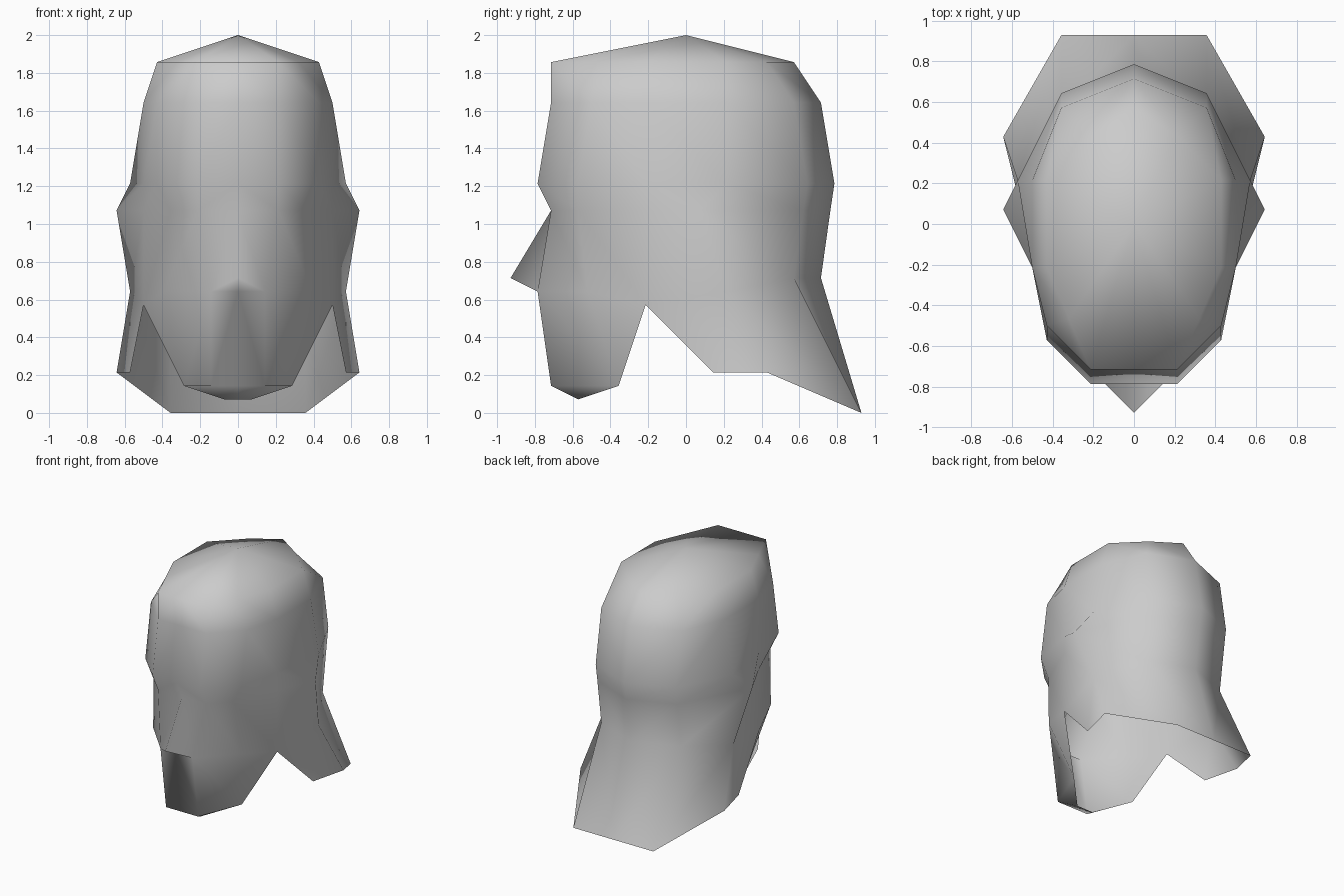
import bpy
import bmesh

UNIT = 1 / 14  # the head is laid out on a coarse modelling grid

default_cube = bpy.data.objects.get("Cube")
if default_cube:
    bpy.data.objects.remove(default_cube, do_unlink=True)


def flat_material(name, colour):
    material = bpy.data.materials.new(name)
    material.use_nodes = True
    material.diffuse_color = colour
    shader = material.node_tree.nodes["Principled BSDF"]
    shader.inputs["Base Color"].default_value = colour
    shader.inputs["Roughness"].default_value = 0.8
    return material


# Vertical profiles of one half, from crown to cheek or nape
crown = (0, 0, 28)
front_centre = [(0, -10, 26), (0, -10, 23), (0, -11, 17), (0, -10, 15)]
brow = [(3, -10, 26), (3, -10, 23), (3, -11, 17), (3, -10, 15), (2, -11, 9)]
temple = [(4.5, -6.5, 26), (6, -7, 23), (6, -8, 17), (5, -8, 15), (5.5, -7.3, 9)]
cheek = [(6, -3, 26), (7, -3, 23), (7, -3, 17), (7, -3, 15), (7, -3, 8)]
ear = [(6, 3, 26), (7, 3, 23), (8, 3, 17), (9, 1, 15), (8, 3, 9)]
rear_corner = [(3, 6, 26), (5, 8, 23), (5, 9, 17), (5, 8.7, 15), (5, 8, 10)]
rear_centre = [(0, 8, 26), (0, 10, 23), (0, 11, 17), (0, 10.7, 15), (0, 10, 10)]

# Single landmarks of the nose, chin, jaw and neck edge
nose_tip, nose_base = (0, -13, 10), (0, -11, 9)
chin_centre, chin_corner = (0, -10, 2), (2, -10, 2)
throat_centre, throat_corner = (0, -8, 1), (1, -8, 1)
jaw = (4, -5, 2)
neck_front, neck_side = (8, 2, 3), (9, 6, 3)
neck_corner, neck_back = (5, 13, 0), (0, 13, 0)

bm = bmesh.new()
points = {}


def face(*corners):
    for corner in corners:
        if corner not in points:
            points[corner] = bm.verts.new([value * UNIT for value in corner])
    bm.faces.new([points[corner] for corner in corners])


# Skull: a cap fan, then quads between neighbouring profiles
profiles = [front_centre, brow, temple, cheek, ear, rear_corner, rear_centre]
for left, right in zip(profiles, profiles[1:]):
    face(crown, left[0], right[0])
    for row in range(min(len(left), len(right)) - 1):
        face(left[row], left[row + 1], right[row + 1], right[row])

# Nose: bridge, side and underside
bridge, nostril = front_centre[-1], brow[-1]
face(bridge, nostril, brow[-2])
face(bridge, nose_tip, nostril)
face(nose_tip, nose_base, nostril)

# Mouth, chin and jaw
face(nose_base, chin_centre, chin_corner, nostril)
face(nostril, chin_corner, jaw, temple[-1])
face(temple[-1], jaw, cheek[-1])
face(chin_centre, throat_centre, throat_corner, chin_corner)
face(chin_corner, throat_corner, jaw)

# Flared neck, open underneath
face(cheek[-1], neck_front, ear[-1])
face(ear[-1], neck_front, neck_side)
face(ear[-1], neck_side, neck_corner, rear_corner[-1])
face(rear_corner[-1], neck_corner, neck_back, rear_centre[-1])

mesh = bpy.data.meshes.new("head")
bm.to_mesh(mesh)
bm.free()
mesh.shade_smooth()
mesh.materials.append(flat_material("pale_grey", (0.6, 0.6, 0.6, 1)))

head = bpy.data.objects.new("head", mesh)
bpy.context.collection.objects.link(head)

# Mirror the half across the centre line
mirror = head.modifiers.new("Mirror", "MIRROR")
mirror.use_axis[0] = True
mirror.use_clip = True
mirror.merge_threshold = 0.001
